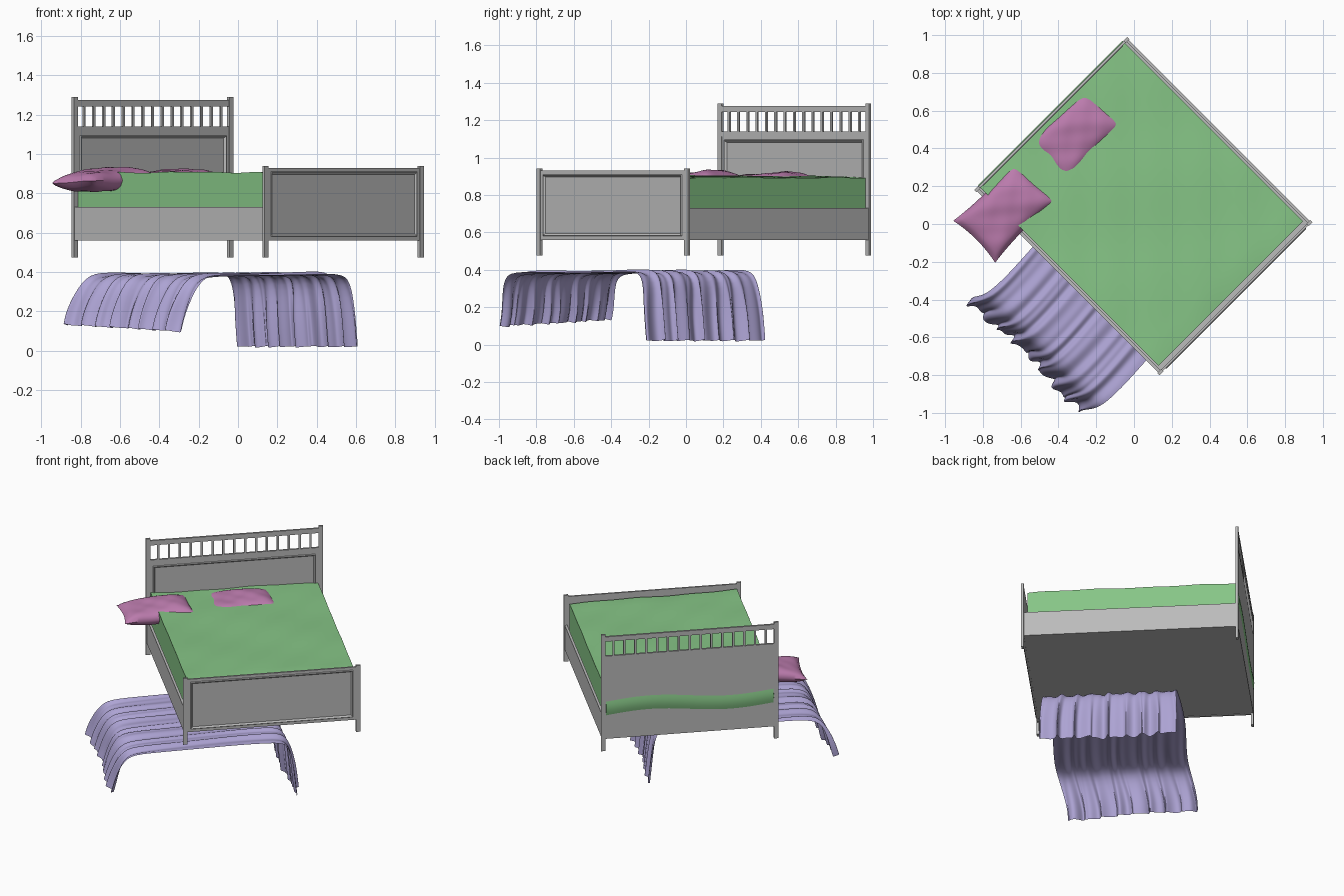
import bpy, bmesh, math
from math import sin, cos, pi
from mathutils import Vector

old = bpy.data.objects.get("Cube")
if old:
    bpy.data.objects.remove(old, do_unlink=True)


def material(name, rgb):
    m = bpy.data.materials.new(name)
    m.use_nodes = True
    m.diffuse_color = (*rgb, 1)
    m.node_tree.nodes["Principled BSDF"].inputs["Base Color"].default_value = (*rgb, 1)
    return m


GREY = material("grey paint", (0.5, 0.5, 0.5))
GREEN = material("green sheet", (0.24, 0.56, 0.24))
PINK = material("pink cotton", (0.5, 0.2, 0.42))
LILAC = material("lilac wool", (0.42, 0.37, 0.66))

# Bed frame space: x across the bed, +y toward the head, turned 45 degrees
HALF_W, HALF_L = 0.573, 0.693


def finish(name, bm, mat, smooth=None):
    me = bpy.data.meshes.new(name)
    bm.to_mesh(me)
    bm.free()
    me.materials.append(mat)
    ob = bpy.data.objects.new(name, me)
    bpy.context.collection.objects.link(ob)
    ob.location = (0.05, 0.095, 0)
    ob.rotation_euler.z = pi / 4
    if smooth:
        bpy.ops.object.select_all(action="DESELECT")
        ob.select_set(True)
        bpy.context.view_layer.objects.active = ob
        bpy.ops.object.shade_smooth_by_angle(angle=math.radians(smooth))
    return ob


def add_box(bm, x, y, z):
    """Box from (min, max) pairs."""
    verts = bmesh.ops.create_cube(bm, size=1)["verts"]
    for v in verts:
        v.co = Vector([(a + b) / 2 + c * (b - a) for (a, b), c in zip((x, y, z), v.co)])
    return verts


def box(name, x, y, z, mat=GREY):
    bm = bmesh.new()
    add_box(bm, x, y, z)
    return finish(name, bm, mat)


def framed_panel(name, y, z):
    """Board with a raised moulding on its foot-facing side."""
    bm = bmesh.new()
    add_box(bm, (-HALF_W + 0.028, HALF_W - 0.028), y, z)
    bm.normal_update()
    face = min(bm.faces, key=lambda f: f.normal.y)
    for width, depth in ((0.028, 0), (0.006, 0.006), (0.014, -0.01)):
        bmesh.ops.inset_region(bm, faces=[face], thickness=width, depth=depth)
    return finish(name, bm, GREY)


# Posts
for end, y, top in (("head", (HALF_L - 0.016, HALF_L), 1.29),
                    ("foot", (-HALF_L, -HALF_L + 0.016), 0.94)):
    for side, s in (("left", 1), ("right", -1)):
        x = sorted((s * HALF_W, s * (HALF_W - 0.029)))
        box(f"{end}_post_{side}", x, y, (0.475, top))

# Headboard: panel, rails and spindles
framed_panel("headboard_panel", (HALF_L - 0.012, HALF_L - 0.001), (0.56, 1.115))
inner = (-HALF_W + 0.028, HALF_W - 0.028)
box("headboard_middle_rail", inner, (HALF_L - 0.015, HALF_L - 0.001), (1.112, 1.14))
box("headboard_top_rail", inner, (HALF_L - 0.015, HALF_L - 0.001), (1.242, 1.275))
bm = bmesh.new()
COUNT = 15
for i in range(COUNT):
    x = inner[0] + (i + 0.75) * (inner[1] - inner[0]) / (COUNT + 0.5)
    add_box(bm, (x - 0.007, x + 0.007), (HALF_L - 0.013, HALF_L - 0.003), (1.135, 1.246))
finish("headboard_spindles", bm, GREY)

# Footboard, side rails and base
framed_panel("footboard_panel", (-HALF_L + 0.003, -HALF_L + 0.015), (0.56, 0.93))
for side, s in (("left", 1), ("right", -1)):
    x = sorted((s * (HALF_W - 0.006), s * (HALF_W - 0.022)))
    box(f"side_rail_{side}", x, (-HALF_L + 0.01, HALF_L - 0.01), (0.56, 0.73))
box("bed_base", (-HALF_W + 0.02, HALF_W - 0.02), (-HALF_L + 0.01, HALF_L - 0.01), (0.562, 0.59))

# Mattress: soft box whose head end bulges through the headboard
bm = bmesh.new()
add_box(bm, (-0.541, 0.541), (-0.655, 0.684), (0.585, 0.9))
bmesh.ops.subdivide_edges(bm, edges=bm.edges[:], cuts=23, use_grid_fill=True)
for v in bm.verts:
    x, y, z = v.co
    if z > 0.89:
        v.co.z += (-0.012 * x + 0.004 * sin(7 * x + 5 * y) * cos(4 * y)
                   + 0.002 * sin(19 * (x - y)) - 0.004 * (y < -0.6))
    if y > 0.68:
        mid = 0.775 + 0.02 * sin(6 * x)
        v.co.y += 0.018 * math.exp(-((z - mid) / 0.075) ** 2) - 0.004
mattress = finish("mattress", bm, GREEN, 50)
bevel = mattress.modifiers.new("soft_edges", "BEVEL")
bevel.width, bevel.segments, bevel.limit_method = 0.012, 3, "ANGLE"
bevel.angle_limit = math.radians(50)


# Pillows: two bulged sheets welded at the seam
def pillow(name, x0, y0, z0, tilt, phase):
    bm = bmesh.new()
    for s in (1, -1):
        grid = bmesh.ops.create_grid(bm, x_segments=26, y_segments=20, size=1)["verts"]
        for v in grid:
            x, y = v.co.x, v.co.y
            puff = max(0, (1 - x ** 4) * (1 - y ** 4))
            crease = 0.003 * sin(9 * x + phase) * sin(7 * y + 2 * phase) * puff
            px = 0.232 * x * (1 - 0.07 * (1 - y * y))
            py = 0.157 * y * (1 - 0.1 * (1 - x * x))
            pz = s * 0.053 * puff ** 0.6 + crease + 0.006 * sin(3 * x + 2 * y)
            v.co = (x0 + px, y0 + py, z0 + pz + tilt * px)
        if s < 0:
            bmesh.ops.reverse_faces(bm, faces=list({f for v in grid for f in v.link_faces}))
    bmesh.ops.remove_doubles(bm, verts=bm.verts[:], dist=0.0005)
    finish(name, bm, PINK, 60)


pillow("pillow_right", -0.535, 0.5, 0.871, 0.06, 0.5)
pillow("pillow_middle", 0.014, 0.523, 0.866, 0.0, 2.0)

# Blanket: a flat middle with a pleated drop on each side
PROFILE = [(-1.0, 0.115), (-0.985, 0.17), (-0.968, 0.24), (-0.945, 0.31), (-0.915, 0.355),
           (-0.87, 0.38), (-0.77, 0.388), (-0.6, 0.388), (-0.4, 0.385), (-0.2, 0.388),
           (0.0, 0.392), (0.08, 0.388), (0.122, 0.365), (0.142, 0.31), (0.15, 0.23),
           (0.158, 0.15), (0.165, 0.08), (0.172, 0.022)]


def pleat(t, k):
    """Uneven folds across the blanket length."""
    w = t + 0.012 * sin(23 * t + k)
    return 0.5 * sin(52 * w + k) + 0.35 * sin(87 * w + 2 * k) + 0.25 * sin(31 * w - k)


bm = bmesh.new()
rows = []
STEPS = 170
for x, z in PROFILE:
    mid = (x + 0.41) / 0.59
    hang = max(0, min(1, (0.39 - z) / 0.2))
    side = 1 if mid > 0 else -1
    centre = 0.16 + (0.015 if side > 0 else 0.04 * side) * hang
    half = 0.425 + (0.025 * hang if side > 0 else 0)
    row = []
    for j in range(STEPS + 1):
        t = j / STEPS
        fold = pleat(t, side * 0.7 * abs(mid))
        along = centre + half * (2 * t - 1) + 0.013 * cos(52 * t + 1) * hang
        along += 0.015 * sin(6 * x) * (1 - hang)
        out = side * hang * (0.024 * fold + 0.012 * sin(8 * t + 1))
        lift = 0.014 * fold * (1 - 0.6 * hang) * (0.45 + 0.55 * abs(mid))
        if side < 0:
            lift += 0.035 * hang * (0.5 - t)
        row.append(bm.verts.new((x + out, -along, max(0.002, z + lift))))
    rows.append(row)
for a, b in zip(rows, rows[1:]):
    for j in range(STEPS):
        bm.faces.new((a[j + 1], b[j + 1], b[j], a[j]))
bmesh.ops.recalc_face_normals(bm, faces=bm.faces[:])
bm.normal_update()
if sum(f.normal.z for f in bm.faces) < 0:
    bmesh.ops.reverse_faces(bm, faces=bm.faces[:])
blanket = finish("blanket", bm, LILAC, 80)
blanket.modifiers.new("smooth_folds", "SUBSURF").levels = 1
blanket.modifiers["smooth_folds"].render_levels = 1
